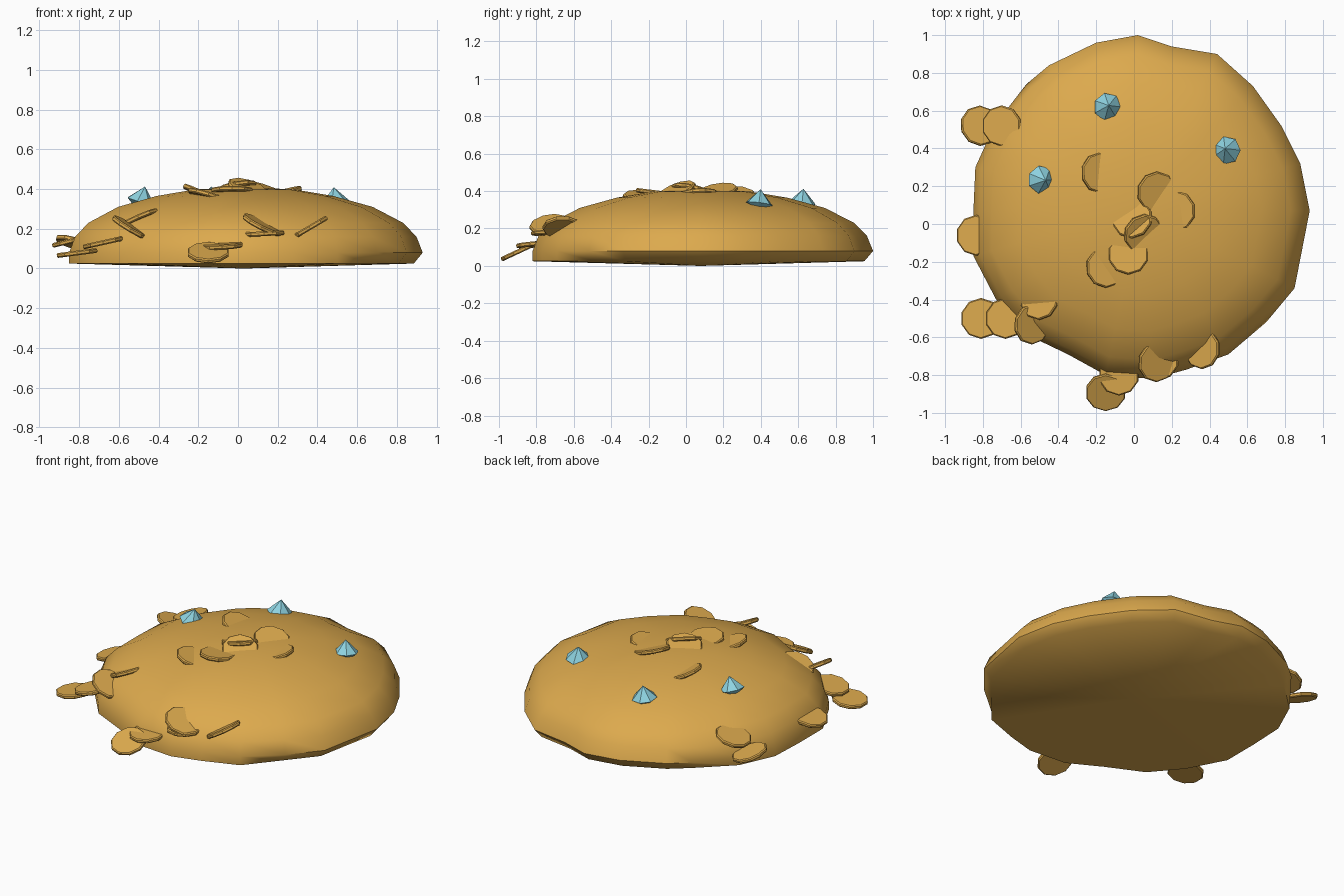
import bpy, bmesh, math
from mathutils import Vector, Matrix

cube = bpy.data.objects.get("Cube")
if cube:
    bpy.data.objects.remove(cube, do_unlink=True)


def material(name, rgb):
    m = bpy.data.materials.new(name)
    m.use_nodes = True
    m.diffuse_color = (*rgb, 1)
    m.node_tree.nodes["Principled BSDF"].inputs["Base Color"].default_value = (*rgb, 1)
    return m


gold = material("gold", (0.72, 0.40, 0.075))
crystal = material("pale_blue_crystal", (0.27, 0.65, 0.75))


def finish(name, bm, mat):
    bmesh.ops.recalc_face_normals(bm, faces=bm.faces)
    mesh = bpy.data.meshes.new(name)
    bm.to_mesh(mesh)
    bm.free()
    mesh.materials.append(mat)
    obj = bpy.data.objects.new(name, mesh)
    bpy.context.collection.objects.link(obj)
    return obj


def placement(pos, normal):
    turn = Vector((0, 0, 1)).rotation_difference(Vector(normal))
    return Matrix.Translation(pos) @ turn.to_matrix().to_4x4()


# Mound: irregular outline shrunk into rings up a domed profile
outline = [(0.02, 1.0), (0.2, 0.94), (0.44, 0.9), (0.63, 0.73), (0.78, 0.52), (0.88, 0.32),
           (0.93, 0.07), (0.85, -0.34), (0.7, -0.52), (0.5, -0.69), (0.28, -0.77), (0.1, -0.82),
           (-0.15, -0.8), (-0.35, -0.69), (-0.58, -0.58), (-0.73, -0.4), (-0.85, -0.17),
           (-0.85, 0.07), (-0.84, 0.3), (-0.74, 0.52), (-0.57, 0.74), (-0.45, 0.84), (-0.2, 0.96)]
profile = [(0.95, 0.025), (1, 0.08), (0.965, 0.16), (0.89, 0.23), (0.72, 0.31),
           (0.5, 0.365), (0.28, 0.398)]
centre = Vector((0.03, 0.08))
bm = bmesh.new()
rings = []
for level, (scale, z) in enumerate(profile):
    ring = []
    for point in outline:
        offset = Vector(point) - centre
        # the foot tucks under at the back and left, but drops straight elsewhere
        s = 1.0 if level == 0 and offset.x + offset.y < 0 else scale
        ring.append(bm.verts.new((*(centre + offset * s), z)))
    rings.append(ring)
n = len(outline)
for low, high in zip(rings, rings[1:]):
    for i in range(n):
        j = (i + 1) % n
        bm.faces.new((low[i], low[j], high[j], high[i]))
for ring, z in ((rings[0], 0), (rings[-1], 0.41)):
    tip = bm.verts.new((*centre, z))
    for i in range(n):
        bm.faces.new((ring[i], ring[(i + 1) % n], tip))
mound = finish("coin_mound", bm, gold)
bpy.context.view_layer.objects.active = mound
mound.select_set(True)
bpy.ops.object.shade_smooth_by_angle(angle=math.radians(50))
mound.select_set(False)


# Coins: thin ten-sided discs with a softened rim
def coin(name, pos, normal):
    bm = bmesh.new()
    bmesh.ops.create_cone(bm, cap_ends=True, segments=10, radius1=0.108, radius2=0.108, depth=0.024)
    rim = [e for e in bm.edges if abs(e.verts[0].co.z - e.verts[1].co.z) < 0.001]
    bmesh.ops.bevel(bm, geom=rim, offset=0.006, segments=1, affect='EDGES')
    bm.transform(placement(pos, normal))
    finish(name, bm, gold)


edge_coins = [
    ((-0.15, -0.89, 0.08), (0, -0.42, 0.9)), ((-0.08, -0.8, 0.115), (-0.05, -0.08, 1)),
    ((0.12, -0.73, 0.22), (0.45, -0.15, 0.9)), ((0.13, -0.72, 0.175), (-0.05, 0, 1)),
    ((0.36, -0.66, 0.205), (-0.5, 0, 0.85)), ((-0.81, -0.5, 0.078), (-0.13, 0, 1)),
    ((-0.68, -0.5, 0.13), (-0.22, 0, 1)), ((-0.54, -0.53, 0.205), (0.5, -0.1, 0.85)),
    ((-0.5, -0.4, 0.25), (-0.4, 0.1, 0.9)), ((-0.835, -0.06, 0.14), (-0.25, 0, 1)),
    ((-0.815, 0.52, 0.125), (0.3, 0.2, 1)), ((-0.7, 0.52, 0.2), (-0.3, 0, 1))]
top_coins = [
    ((-0.01, 0.03, 0.405), (-0.2, 0.22, 1)), ((0.05, -0.05, 0.4), (0.3, -0.35, 0.9)),
    ((0.12, 0.17, 0.4), (0.3, -0.15, 0.95)), ((-0.03, -0.16, 0.392), (0, 0.12, 1)),
    ((-0.18, 0.27, 0.375), (0.4, 0.05, 0.9)), ((0.22, 0.07, 0.38), (-0.25, -0.05, 1)),
    ((-0.15, -0.23, 0.365), (0.3, 0.1, 1))]
for kind, group in (("edge_coin", edge_coins), ("top_coin", top_coins)):
    for k, (pos, normal) in enumerate(group):
        coin(f"{kind}_{k + 1}", pos, normal)

# Gems: flat-faceted pointed crystals with a short buried underside
gems = [((-0.14, 0.62, 0.335), (0.08, 0.1, 1)), ((0.49, 0.39, 0.332), (-0.1, 0.12, 1)),
        ((-0.49, 0.235, 0.338), (0.3, -0.05, 1))]
for k, (pos, normal) in enumerate(gems):
    bm = bmesh.new()
    girdle = [bm.verts.new((0.075 * math.cos(a), 0.075 * math.sin(a), 0))
              for a in (math.tau * i / 7 for i in range(7))]
    for tip_z in (0.078, -0.05):
        tip = bm.verts.new((0, 0, tip_z))
        for i in range(7):
            bm.faces.new((girdle[i], girdle[(i + 1) % 7], tip))
    bm.transform(placement(pos, normal))
    finish(f"gem_{k + 1}", bm, crystal)
